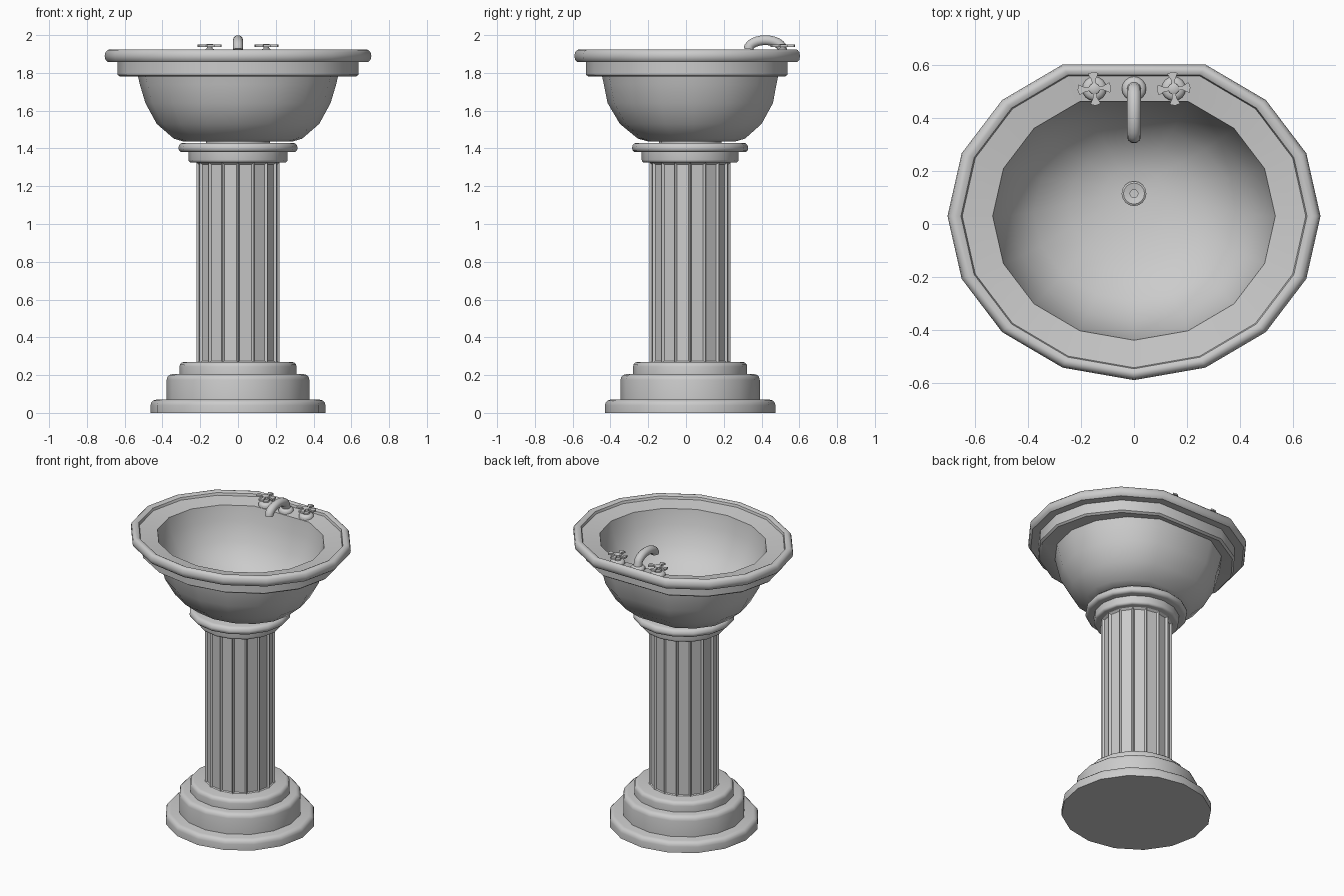
import bpy, bmesh
from math import sin, cos, pi, radians
from mathutils import Matrix, Vector

cube = bpy.data.objects.get("Cube")
if cube:
    bpy.data.objects.remove(cube)

GREY = (0.6, 0.6, 0.6, 1)
porcelain = bpy.data.materials.new("grey_porcelain")
porcelain.use_nodes = True
porcelain.diffuse_color = GREY
porcelain.node_tree.nodes["Principled BSDF"].inputs["Base Color"].default_value = GREY

SIDES = 16
PED_Y = 0.022     # pedestal axis
SQUASH = 0.975    # pedestal is slightly shallower than wide


def finish(name, bm, angle=40):
    """Turn a bmesh into a smooth shaded object with sharp corners kept."""
    bmesh.ops.recalc_face_normals(bm, faces=bm.faces[:])
    me = bpy.data.meshes.new(name)
    bm.to_mesh(me)
    bm.free()
    me.materials.append(porcelain)
    me.shade_smooth()
    me.set_sharp_from_angle(angle=radians(angle))
    ob = bpy.data.objects.new(name, me)
    bpy.context.collection.objects.link(ob)


def loft(name, rings, flat_back=False, x=0, closed=False):
    """Skin elliptical rings (rx, ry, centre y, z); flat_back cuts off the rear corner."""
    bm = bmesh.new()
    steps = [k for k in range(SIDES) if not (flat_back and k == SIDES // 4)]
    loops = [[bm.verts.new((x + rx * cos(2 * pi * k / SIDES),
                            cy + ry * sin(2 * pi * k / SIDES), z)) for k in steps]
             for rx, ry, cy, z in rings]
    n = len(steps)
    pairs = list(zip(loops, loops[1:]))
    if closed:
        pairs.append((loops[-1], loops[0]))
    for a, b in pairs:
        for i in range(n):
            j = (i + 1) % n
            bm.faces.new((a[i], a[j], b[j], b[i]))
    if not closed:
        bm.faces.new(loops[0])
        bm.faces.new(loops[-1])
    finish(name, bm)


def moulding(name, r, z0, z1, round_top, round_bottom=0):
    """Disc with rounded upper and lower edges."""
    prof = []
    for rad, z, start, sign in ((round_bottom, z0, -90, 1), (round_top, z1, 0, -1)):
        if rad == 0:
            prof.append((r, z))
            continue
        for i in range(4):
            a = radians(start + 30 * i)
            prof.append((r - rad + rad * cos(a), z + sign * rad + rad * sin(a)))
    loft(name, [(p, p * SQUASH, PED_Y, z) for p, z in prof])


# Stepped pedestal base
moulding("base_plinth", 0.463, 0, 0.07, 0.03)
moulding("base_middle", 0.378, 0.065, 0.205, 0.03)
moulding("base_top", 0.31, 0.2, 0.27, 0.025)

# Fluted column with recessed panels
bm = bmesh.new()
bmesh.ops.create_cone(bm, cap_ends=True, segments=SIDES, radius1=0.22, radius2=0.22, depth=1.06)
bmesh.ops.scale(bm, verts=bm.verts[:], vec=(1, SQUASH, 1))
bmesh.ops.translate(bm, verts=bm.verts[:], vec=(0, PED_Y, 0.795))
bm.normal_update()
panels = [f for f in bm.faces if abs(f.normal.z) < 0.5]
bmesh.ops.inset_individual(bm, faces=panels, thickness=0.015, depth=-0.012)
finish("fluted_column", bm, 15)

# Capital under the bowl
moulding("capital_lower", 0.263, 1.325, 1.385, 0, 0.015)
moulding("capital_upper", 0.315, 1.38, 1.43, 0.025, 0.02)
moulding("bowl_neck", 0.17, 1.42, 1.45, 0)

# Basin: outer bowl, step, rounded rim, ledge and hollow inside
loft("basin", [
    (0.16, 0.14, 0.03, 1.437), (0.29, 0.24, 0.04, 1.437), (0.34, 0.295, 0.04, 1.452),
    (0.43, 0.39, 0.04, 1.53), (0.49, 0.455, 0.04, 1.64), (0.52, 0.475, 0.04, 1.74),
    (0.53, 0.485, 0.04, 1.785),
    (0.625, 0.54, 0.025, 1.78), (0.637, 0.555, 0.025, 1.79), (0.637, 0.555, 0.025, 1.86),
    (0.69, 0.605, 0.03, 1.858), (0.702, 0.617, 0.03, 1.87), (0.706, 0.621, 0.03, 1.89),
    (0.702, 0.617, 0.03, 1.91), (0.69, 0.606, 0.03, 1.922), (0.672, 0.592, 0.03, 1.924),
    (0.655, 0.578, 0.03, 1.916), (0.65, 0.574, 0.03, 1.9),
    (0.535, 0.47, 0.03, 1.885),
    (0.515, 0.452, 0.03, 1.79), (0.46, 0.405, 0.035, 1.67), (0.38, 0.335, 0.045, 1.58),
    (0.25, 0.22, 0.075, 1.51), (0.12, 0.11, 0.1, 1.483), (0.03, 0.03, 0.115, 1.475),
], flat_back=True)

# Drain ring with an open centre
loft("drain", [(r, r, 0.115, z) for r, z in
               ((0.047, 1.47), (0.047, 1.484), (0.04, 1.488), (0.015, 1.483), (0.015, 1.47))],
     closed=True)

# Tap bases, stems and cross handles
TAP_Y = 0.512


def turned(name, x, prof):
    loft(name, [(r, r, TAP_Y, z) for r, z in prof], x=x)


flange = ((0.046, 1.885), (0.046, 1.9), (0.038, 1.91), (0.026, 1.914))
turned("spout_base", 0, flange)
for side, x in (("left", 0.15), ("right", -0.15)):
    turned(side + "_tap_base", x, flange)
    turned(side + "_tap_stem", x, ((0.022, 1.905), (0.022, 1.925), (0.014, 1.932), (0.014, 1.94)))
    turned(side + "_tap_hub", x, ((0.021, 1.936), (0.021, 1.95), (0.013, 1.954)))
    bm = bmesh.new()
    for k in range(4):
        turn = Matrix.Translation((x, TAP_Y, 0)) @ Matrix.Rotation(k * pi / 2 + 0.08, 4, 'Z')
        outline = ((0.01, -0.007), (0.035, -0.008), (0.058, -0.02), (0.064, 0),
                   (0.058, 0.02), (0.035, 0.008), (0.01, 0.007))
        face = bm.faces.new([bm.verts.new(turn @ Vector((u, v, 1.938))) for u, v in outline])
        base = list(face.verts)
        lid = bm.faces.new([bm.verts.new(v.co + Vector((0, 0, 0.011))) for v in base])
        top = list(lid.verts)
        for i in range(len(base)):
            bm.faces.new((base[i - 1], base[i], top[i], top[i - 1]))
    finish(side + "_tap_handle", bm)

# Arched spout
curve = bpy.data.curves.new("spout", 'CURVE')
curve.dimensions = '3D'
curve.bevel_depth = 0.027
curve.bevel_resolution = 3
curve.use_fill_caps = True
spline = curve.splines.new('POLY')
arch = [(TAP_Y, 1.9)] + [(0.42 + 0.09 * cos(a), 1.925 + 0.048 * sin(a))
                         for a in (pi * i / 12 for i in range(1, 12))] + [(0.332, 1.926)]
spline.points.add(len(arch) - 1)
for p, (y, z) in zip(spline.points, arch):
    p.co = (0, y, z, 1)
spline.use_smooth = True
curve.materials.append(porcelain)
spout = bpy.data.objects.new("spout", curve)
bpy.context.collection.objects.link(spout)
